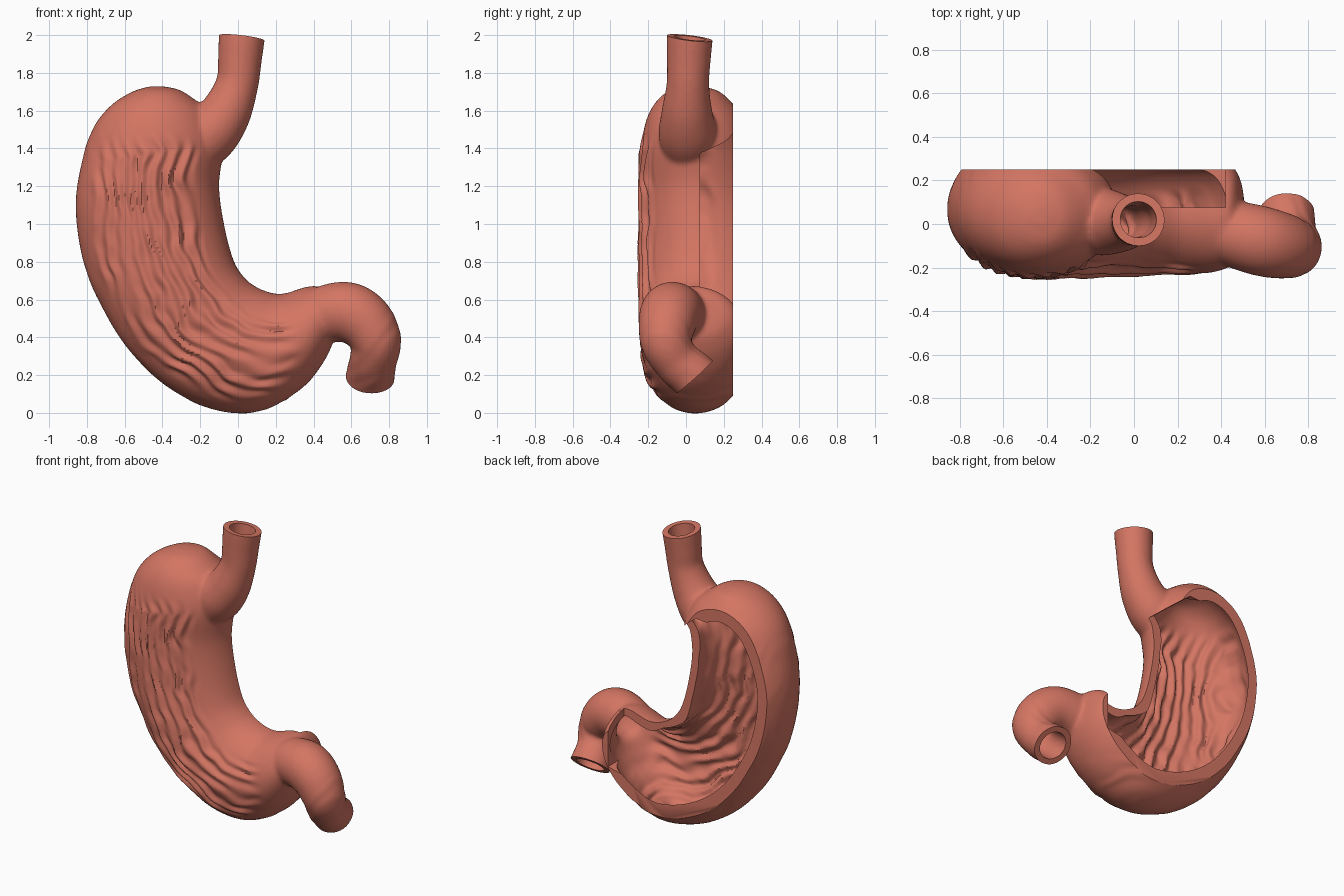
import bpy, bmesh, math
from mathutils import Vector, noise, kdtree

if "Cube" in bpy.data.objects:
    bpy.data.objects.remove(bpy.data.objects["Cube"])

TAU = 2 * math.pi
flesh = bpy.data.materials.new("stomach_pink")
flesh.diffuse_color = (0.66, 0.18, 0.125, 1)
flesh.use_nodes = True
flesh.node_tree.nodes["Principled BSDF"].inputs["Base Color"].default_value = flesh.diffuse_color


def catmull(rows, steps):
    """Smooth rows of numbers with a Catmull-Rom curve."""
    rows = [Vector(r) for r in rows]
    out = []
    for i in range(len(rows) - 1):
        p0, p1 = rows[max(i - 1, 0)], rows[i]
        p2, p3 = rows[i + 1], rows[min(i + 2, len(rows) - 1)]
        for k in range(steps):
            t = k / steps
            out.append(0.5 * (2 * p1 + (p2 - p0) * t + (2 * p0 - 5 * p1 + 4 * p2 - p3) * t * t
                              + (3 * p1 - p0 - 3 * p2 + p3) * t ** 3))
    return out + [rows[-1]]


def loft(bm, rings):
    """Skin closed rings of points and cap both ends."""
    vs = [[bm.verts.new(p) for p in r] for r in rings]
    n = len(vs[0])
    for a, b in zip(vs, vs[1:]):
        for i in range(n):
            bm.faces.new((a[i], a[(i + 1) % n], b[(i + 1) % n], b[i]))
    bm.faces.new(vs[0][::-1])
    bm.faces.new(vs[-1])


def tube_rings(path, n=40):
    """Round rings along rows of (x, y, z, radius)."""
    pts = catmull(path, 8)
    rings, side = [], Vector((0, 1, 0))
    for i, p in enumerate(pts):
        d = (pts[min(i + 1, len(pts) - 1)].xyz - pts[max(i - 1, 0)].xyz).normalized()
        side = (side - d * side.dot(d)).normalized()
        up = d.cross(side)
        rings.append([p.xyz + p.w * (side * math.cos(TAU * k / n) + up * math.sin(TAU * k / n))
                      for k in range(n)])
    return rings


def make(name, bm):
    bmesh.ops.recalc_face_normals(bm, faces=bm.faces)
    me = bpy.data.meshes.new(name)
    bm.to_mesh(me)
    bm.free()
    ob = bpy.data.objects.new(name, me)
    bpy.context.collection.objects.link(ob)
    me.materials.append(flesh)
    return ob


def modify(ob, kind, **props):
    m = ob.modifiers.new(kind, kind)
    for k, v in props.items():
        setattr(m, k, v)
    bpy.context.view_layer.objects.active = ob
    bpy.ops.object.modifier_apply(modifier=m.name)


def prism(name, outline, y0, y1):
    bm = bmesh.new()
    loft(bm, [[(x, y, z) for x, z in outline] for y in (y0, y1)])
    return make(name, bm)


def end_box(name, centre, direction):
    """Block that trims a tube end square to a direction."""
    bm = bmesh.new()
    bmesh.ops.create_cube(bm, size=0.4)
    d = Vector(direction).normalized()
    rot = d.to_track_quat('Z', 'Y').to_matrix().to_4x4()
    bmesh.ops.transform(bm, matrix=rot, verts=bm.verts)
    bmesh.ops.translate(bm, vec=Vector(centre) + d * 0.2, verts=bm.verts)
    return make(name, bm)


def ramp(x, a, b):
    t = min(1, max(0, (x - a) / (b - a)))
    return t * t * (3 - 2 * t)


# Body stations: outer curve x, z; inner curve x, z; centre y; half depth
body = [(-.47, 1.728, -.39, 1.728, .04, .04), (-.56, 1.70, -.31, 1.71, .04, .13),
        (-.67, 1.63, -.23, 1.66, .04, .20), (-.76, 1.52, -.14, 1.58, .05, .26),
        (-.82, 1.36, -.08, 1.42, .06, .30), (-.86, 1.12, -.10, 1.20, .07, .315),
        (-.83, .85, -.07, .98, .07, .315), (-.75, .62, -.02, .80, .065, .31),
        (-.60, .36, .04, .71, .06, .30), (-.40, .155, .10, .665, .055, .29),
        (-.17, .03, .16, .64, .05, .285), (.04, -.004, .21, .63, .05, .28),
        (.22, .05, .26, .635, .045, .275), (.37, .16, .32, .655, .045, .27),
        (.46, .28, .38, .67, .045, .25), (.505, .38, .44, .665, .03, .20),
        (.51, .43, .48, .62, .02, .12)]
stations = catmull(body, 8)
bm = bmesh.new()
rings = []
for gx, gz, lx, lz, yc, b in stations:
    c, a = Vector(((gx + lx) / 2, yc, (gz + lz) / 2)), Vector(((gx - lx) / 2, 0, (gz - lz) / 2))
    rings.append([c + a * math.cos(TAU * k / 64) + Vector((0, b * math.sin(TAU * k / 64), 0))
                  for k in range(64)])
loft(bm, rings)
# Oesophagus and duodenum, overlong so they can be trimmed square
loft(bm, tube_rings([(-.27, .02, 1.36, .14), (-.15, .01, 1.48, .155), (-.065, .005, 1.59, .135),
                     (-.005, .01, 1.74, .113), (.01, .015, 1.87, .116), (.02, .02, 1.985, .122),
                     (.035, .03, 2.13, .122)]))
loft(bm, tube_rings([(.36, -.01, .48, .14), (.48, -.05, .525, .155), (.59, -.08, .53, .16),
                     (.68, -.1, .47, .152), (.73, -.105, .375, .135), (.715, -.05, .275, .125),
                     (.70, .045, .19, .13), (.69, .15, .085, .13)]))
stomach = make("stomach_wall", bm)
modify(stomach, 'REMESH', mode='VOXEL', voxel_size=0.011)
modify(stomach, 'SMOOTH', factor=0.5, iterations=14)

# Distance from the inner curve steers the folds along the body
lesser = [Vector((s[2], 0, s[3])) for s in catmull(body[3:15], 40)]
tree = kdtree.KDTree(len(lesser))
for i, p in enumerate(lesser):
    tree.insert(p, i)
tree.balance()


def folds(p, wave):
    d = tree.find((p.x, 0, p.z))[2]
    s = math.sin(TAU * d / wave + 4.5 * noise.noise(p * 3.6) + 1.5 * noise.noise(p * 9))
    return d, s * (0.65 + 0.9 * noise.noise(p * 6 + Vector((7, 3, 1))))


# Cavity: the same form pulled inward, with deep folds
cavity = stomach.copy()
cavity.data = stomach.data.copy()
cavity.name = "cavity_cutter"
bpy.context.collection.objects.link(cavity)
moves = []
for v in cavity.data.vertices:
    p, n = v.co, v.normal
    tube = max(ramp(p.z, 1.6, 1.75), ramp(p.x, .45, .55))
    _, h = folds(p, 0.085)
    h *= 0.021 * ramp(-n.y, -.5, 0) * (1 - ramp(p.z, 1.4, 1.6)) * (1 - ramp(p.x, .3, .45))
    moves.append(p - n * (0.05 - 0.013 * tube + h))
for v, p in zip(cavity.data.vertices, moves):
    v.co = p
modify(cavity, 'REMESH', mode='VOXEL', voxel_size=0.011)
modify(cavity, 'SMOOTH', factor=0.5, iterations=2)

# Shallow folds on the front of the outside
moves = []
for v in stomach.data.vertices:
    p, n = v.co, v.normal
    d, h = folds(p, 0.075)
    w = ramp(-n.y, .55, .85) * ramp(d, .1, .2) * (1 - ramp(p.z, 1.35, 1.5)) * (1 - ramp(p.x, .2, .36))
    w = max(w, 0.12 * ramp(d, .4, .5) * (1 - ramp(p.z, 1.3, 1.6)))
    moves.append(p + n * h * 0.013 * w)
for v, p in zip(stomach.data.vertices, moves):
    v.co = p

# Hollow out, open the back, open along the inner curve, trim the tube ends
cutters = [cavity,
           prism("back_cutter", [(-1, -.1), (1, -.1), (1, 1.9), (-1, 1.9)], .25, .6),
           prism("inner_curve_cutter",
                 [(-.06, 1.38), (.1, 1.0), (.1, .8), (.42, .78), (.42, .33), (.2, .28),
                  (-.2, .5), (-.4, .9), (-.4, 1.52), (-.25, 1.53)], .075, .7),
           end_box("oesophagus_trim", (.02, .02, 1.985), (.12, .12, 1)),
           end_box("duodenum_trim", (.70, .045, .19), (-.05, .67, -.74))]
for c in cutters:
    modify(stomach, 'BOOLEAN', operation='DIFFERENCE', solver='MANIFOLD', object=c)
for c in cutters:
    bpy.data.objects.remove(c)

bpy.ops.object.select_all(action='DESELECT')
stomach.select_set(True)
bpy.context.view_layer.objects.active = stomach
bpy.ops.object.shade_smooth_by_angle(angle=math.radians(40))
